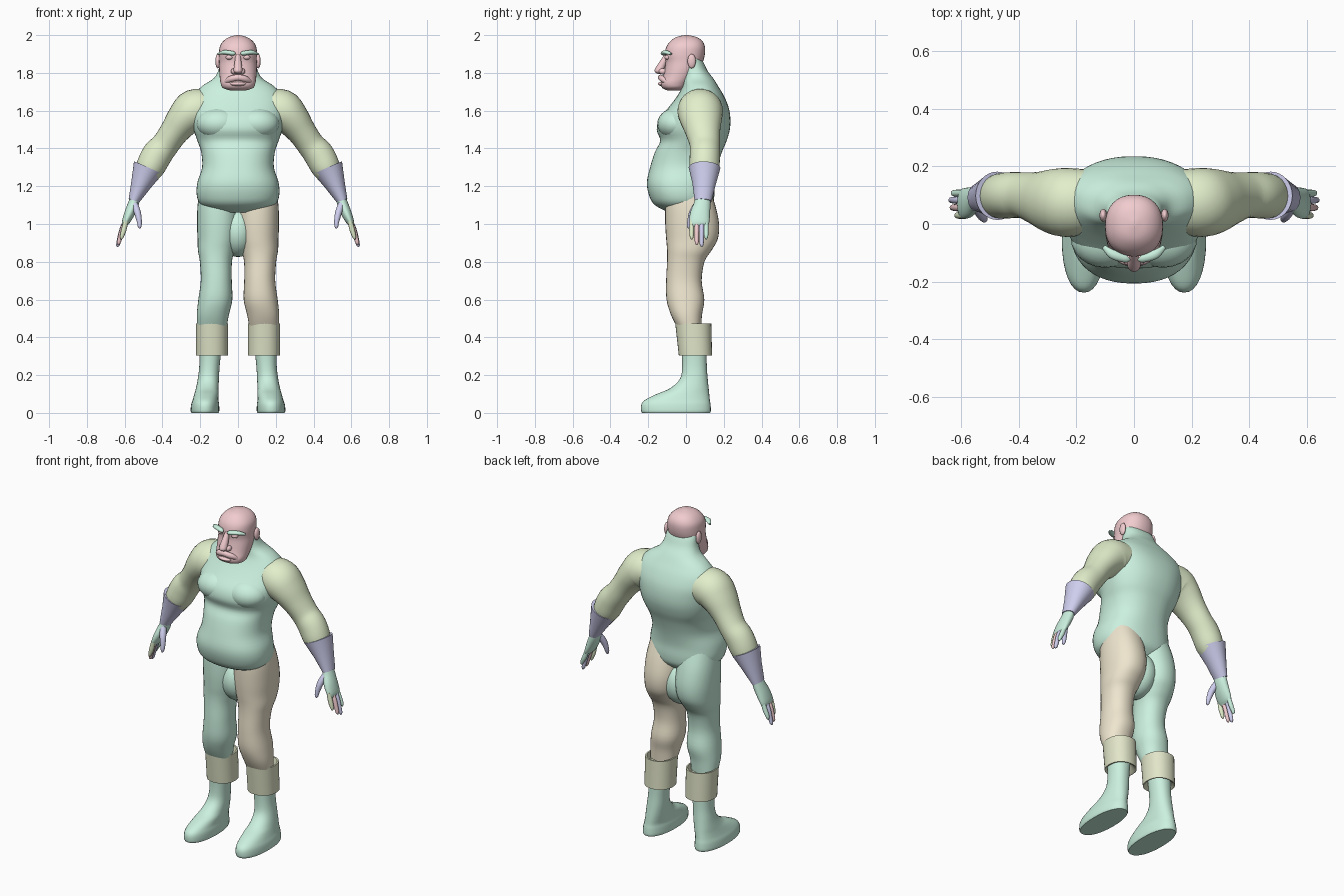
import bpy, bmesh, math
from mathutils import Vector, Matrix

GREEN, PINK, LIME = (.60, .88, .74, 1), (.88, .60, .62, 1), (.76, .86, .60, 1)
TAN, KHAKI, LILAC = (.86, .79, .62, 1), (.76, .79, .58, 1), (.62, .62, .86, 1)
mats = {}


def finish(name, bm, color):
    bmesh.ops.recalc_face_normals(bm, faces=bm.faces)
    me = bpy.data.meshes.new(name)
    bm.to_mesh(me)
    bm.free()
    if color not in mats:
        mats[color] = bpy.data.materials.new("paint")
        mats[color].diffuse_color = color
    me.materials.append(mats[color])
    me.shade_smooth()
    me.set_sharp_from_angle(angle=math.radians(50))
    ob = bpy.data.objects.new(name, me)
    bpy.context.collection.objects.link(ob)
    return ob


def spline(rows, steps):
    """Catmull-Rom interpolation of whole rows of numbers."""
    rows = [tuple(map(float, r)) for r in rows]
    if steps == 1:
        return rows
    pts = [rows[0]] + rows + [rows[-1]]
    out = []
    for i in range(1, len(pts) - 2):
        for k in range(steps):
            t = k / steps
            out.append(tuple(.5 * (2*b + (c-a)*t + (2*a-5*b+4*c-d)*t*t + (3*b-a-3*c+d)*t**3)
                             for a, b, c, d in zip(*pts[i-1:i+3])))
    return out + [rows[-1]]


def tube(name, rows, color, side=1, n=32, steps=4, p=2.0, level=False):
    """Loft rows of (x, y, z, r_across, r_y); level keeps the rings horizontal."""
    rows = spline(rows, steps)
    bm, rings = bmesh.new(), []
    for i, (x, y, z, ra, rb) in enumerate(rows):
        a, b = rows[max(i-1, 0)], rows[min(i+1, len(rows)-1)]
        T = Vector((0, 0, 1)) if level else (Vector(b[:3]) - Vector(a[:3])).normalized()
        U = Vector((0, 1, 0)).cross(T).normalized()
        V = T.cross(U)
        ring = []
        for k in range(n):
            c, s = math.cos(2*math.pi*k/n), math.sin(2*math.pi*k/n)
            c = math.copysign(abs(c)**(2/p), c)
            s = math.copysign(abs(s)**(2/p), s)
            q = Vector((x, y, z)) + U*ra*c + V*rb*s
            ring.append(bm.verts.new((q.x*side, q.y, q.z)))
        rings.append(ring)
    for A, B in zip(rings, rings[1:]):
        for k in range(n):
            bm.faces.new((A[k], A[(k+1) % n], B[(k+1) % n], B[k]))
    bm.faces.new(rings[0])
    bm.faces.new(rings[-1])
    return finish(name, bm, color)


def slices(name, rows, color, **kw):
    """Loft horizontal slices given as (z, centre x, half width, front y, back y)."""
    return tube(name, [(x, (f+b)/2, z, w, (b-f)/2) for z, x, w, f, b in rows],
                color, level=True, **kw)


def ball(name, c, r, color):
    bm = bmesh.new()
    bmesh.ops.create_uvsphere(bm, u_segments=24, v_segments=14, radius=1,
                              matrix=Matrix.Translation(c) @ Matrix.Diagonal((*r, 1)))
    return finish(name, bm, color)


# Torso with belly, chest and neck
slices("torso", [
    (1.06, 0, .12, -.09, .10), (1.10, 0, .195, -.165, .14), (1.15, 0, .218, -.195, .15),
    (1.22, 0, .215, -.207, .15), (1.30, 0, .19, -.19, .165), (1.38, 0, .195, -.165, .19),
    (1.44, 0, .215, -.137, .215), (1.50, 0, .235, -.155, .232), (1.56, 0, .245, -.14, .235),
    (1.62, 0, .25, -.09, .225), (1.68, 0, .235, -.045, .20), (1.73, 0, .19, -.02, .17),
    (1.77, 0, .13, -.02, .145), (1.81, 0, .105, -.02, .115), (1.86, 0, .095, -.02, .09),
    (1.90, 0, .08, 0, .06)], GREEN, n=48, p=2.3)
# Pelvis filling the gap between the legs
ball("pelvis", (0, .025, .96), (.10, .125, .135), GREEN)

# Head
slices("head", [
    (1.708, 0, .045, -.10, -.03), (1.72, 0, .08, -.125, 0), (1.745, 0, .092, -.135, .02),
    (1.78, 0, .097, -.122, .045), (1.82, 0, .10, -.113, .07), (1.86, 0, .10, -.108, .09),
    (1.90, 0, .101, -.113, .10), (1.94, 0, .096, -.103, .10), (1.97, 0, .076, -.08, .085),
    (1.99, 0, .046, -.05, .055), (2.0, 0, .008, -.008, .012)], PINK, p=2.25)
# Nose, upper lip and lower lip of the frowning mouth
tube("nose", [(0, -.10, 1.90, .012, .012), (0, -.115, 1.87, .016, .018),
              (0, -.135, 1.83, .022, .024), (0, -.142, 1.807, .022, .024),
              (0, -.135, 1.793, .008, .010)], PINK, n=20, level=True)
tube("upper_lip", [(-.08, -.085, 1.74, .006, .006), (-.045, -.122, 1.765, .016, .014),
                   (0, -.134, 1.775, .016, .014), (.045, -.122, 1.765, .016, .014),
                   (.08, -.085, 1.74, .006, .006)], PINK, n=12)
ball("lower_lip", (0, -.118, 1.742), (.045, .03, .013), PINK)

for s, tag in ((1, "left"), (-1, "right")):
    # Facial features
    ball(tag + "_nostril", (s*.022, -.122, 1.808), (.016, .022, .016), PINK)
    ball(tag + "_eye", (s*.045, -.096, 1.882), (.02, .018, .013), PINK)
    ball(tag + "_ear", (s*.107, .03, 1.862), (.013, .022, .038), PINK)
    tube(tag + "_eyebrow", [(.02, -.115, 1.903, .008, .012), (.03, -.118, 1.904, .012, .016),
                            (.075, -.105, 1.909, .011, .016), (.105, -.08, 1.900, .005, .008)],
         GREEN, s, n=12)
    # Chest muscle
    ball(tag + "_chest", (s*.10, -.05, 1.53), (.12, .102, .085), GREEN)

    # Arm: shoulder to forearm
    tube(tag + "_arm", [
        (.15, .08, 1.61, .10, .11), (.23, .075, 1.60, .113, .12), (.285, .08, 1.555, .095, .112),
        (.338, .09, 1.487, .077, .092), (.385, .10, 1.42, .073, .08), (.43, .10, 1.365, .08, .08),
        (.47, .097, 1.29, .074, .077), (.51, .095, 1.22, .045, .05)], LIME, s)
    # Flared glove cuff
    tube(tag + "_glove", [
        (.49, .097, 1.265, .06, .06), (.475, .098, 1.297, .077, .078), (.475, .098, 1.2975, .083, .084),
        (.513, .096, 1.212, .055, .062), (.552, .09, 1.122, .029, .045)], LILAC, s, steps=1)
    # Palm, fingers and thumb
    tube(tag + "_palm", [
        (.545, .09, 1.14, .025, .04), (.556, .085, 1.10, .029, .045), (.577, .074, 1.05, .027, .053),
        (.597, .07, 1.005, .019, .052), (.602, .07, .985, .008, .04)], GREEN, s, n=24)
    fingers = ((.030, .92, -.012, LIME), (.057, .89, .004, PINK),
               (.083, .88, .008, LILAC), (.107, .92, 0, GREEN))
    for i, (y, z, dx, col) in enumerate(fingers):
        tube(f"{tag}_finger_{i+1}", [
            (.592, y, 1.02, .012, .012), (.61+dx/2, y, .97, .014, .013),
            (.625+dx, y, z+.02, .011, .011), (.629+dx, y, z+.006, .008, .008),
            (.631+dx, y, z-.002, .002, .002)], col, s, n=12)
    tube(tag + "_thumb", [
        (.55, .065, 1.11, .018, .02), (.532, .035, 1.06, .018, .019), (.522, .02, 1.01, .013, .014),
        (.521, .014, .985, .009, .009), (.521, .012, .976, .002, .002)], LILAC, s, n=14)

    # Trouser leg with buttock, thigh, knee and calf
    slices(tag + "_trouser_leg", [
        (1.20, .10, .10, -.10, .12), (1.10, .105, .109, -.11, .155), (1.0, .105, .112, -.11, .175),
        (.92, .108, .106, -.105, .168), (.86, .115, .097, -.10, .135), (.80, .117, .085, -.10, .098),
        (.70, .115, .082, -.105, .083), (.60, .12, .09, -.103, .097), (.52, .133, .085, -.08, .085),
        (.45, .138, .077, -.045, .08)], TAN if s > 0 else GREEN, side=s, p=2.2)
    # Turned-down boot cuff, recessed at both ends
    slices(tag + "_boot_cuff", [
        (.34, .138, .055, -.01, .10), (.305, .138, .076, -.03, .13), (.303, .138, .085, -.038, .138),
        (.474, .138, .085, -.057, .134), (.474, .138, .076, -.048, .125), (.43, .138, .07, -.04, .115)],
        KHAKI, side=s, steps=1, p=2.2)
    # Boot: sole up to the shaft
    slices(tag + "_boot", [
        (0, .175, .072, -.232, .128), (.012, .175, .076, -.238, .132), (.045, .174, .074, -.236, .13),
        (.07, .172, .068, -.215, .126), (.10, .167, .064, -.155, .123), (.13, .163, .060, -.085, .12),
        (.18, .157, .056, -.032, .115), (.25, .151, .054, -.02, .11), (.36, .145, .06, -.025, .11)],
        GREEN, side=s, p=2.2)
